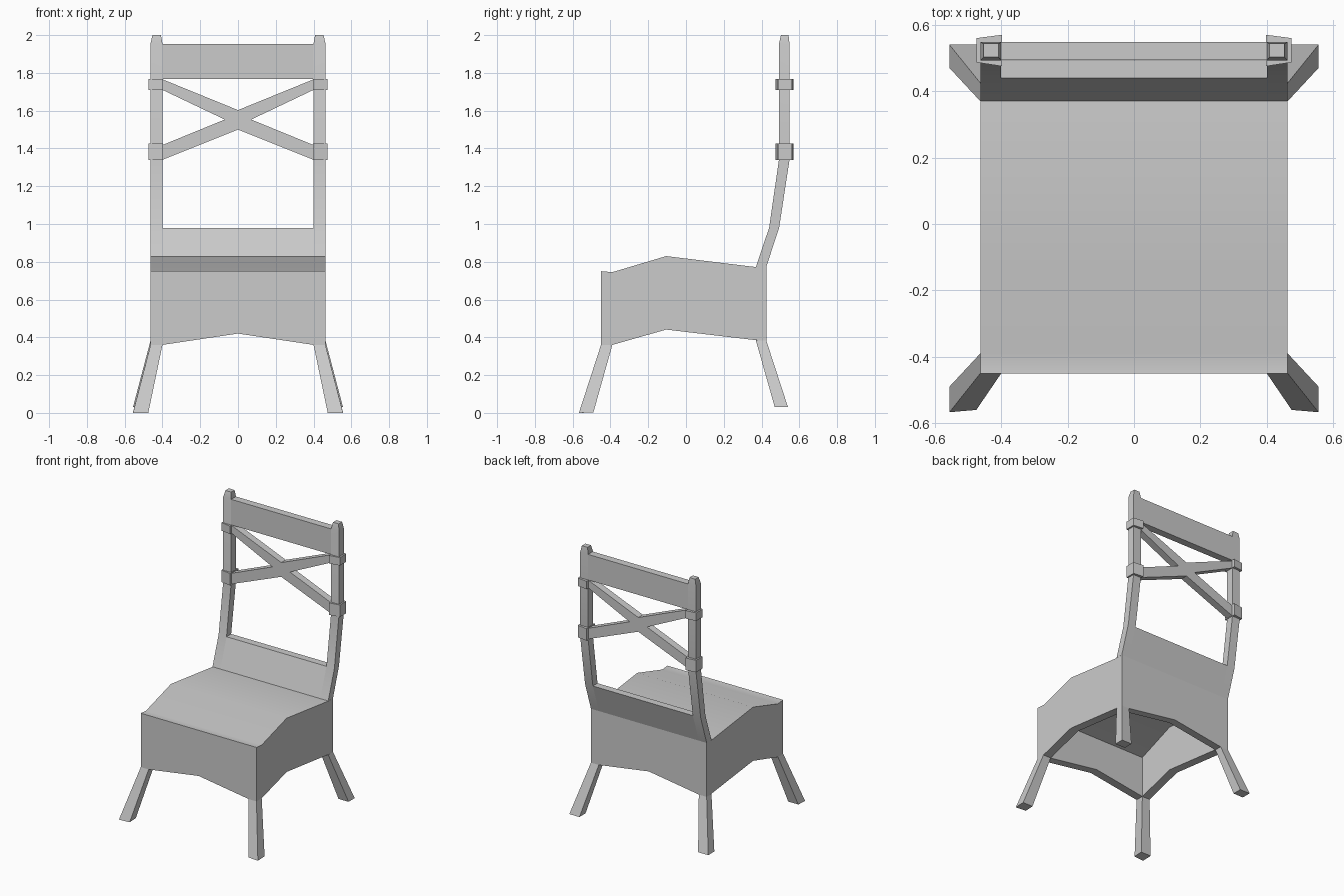
import bpy, bmesh, math

if "Cube" in bpy.data.objects:
    bpy.data.objects.remove(bpy.data.objects["Cube"])


def loft(name, rings, mirror=False):
    """Skin matching closed rings of points, cap both ends."""
    bm = bmesh.new()
    vs = [[bm.verts.new(p) for p in r] for r in rings]
    n = len(rings[0])
    for a, b in zip(vs, vs[1:]):
        for i in range(n):
            j = (i + 1) % n
            bm.faces.new((a[i], a[j], b[j], b[i]))
    bm.faces.new(vs[0][::-1])
    bm.faces.new(vs[-1])
    bmesh.ops.recalc_face_normals(bm, faces=bm.faces)
    me = bpy.data.meshes.new(name)
    bm.to_mesh(me)
    bm.free()
    ob = bpy.data.objects.new(name, me)
    bpy.context.collection.objects.link(ob)
    bpy.ops.object.select_all(action='DESELECT')
    ob.select_set(True)
    bpy.context.view_layer.objects.active = ob
    bpy.ops.object.shade_smooth_by_angle(angle=math.radians(30))
    if mirror:
        ob.modifiers.new("mirror", 'MIRROR').use_mirror_merge = False
    return ob


def prism_x(name, yz, x0, x1, mirror=False):
    return loft(name, [[(x, y, z) for y, z in yz] for x in (x0, x1)], mirror)


def prism_y(name, xz, y0, y1, mirror=False):
    return loft(name, [[(x, y, z) for x, z in xz] for y in (y0, y1)], mirror)


def rect(x0, x1, y0, y1, z):
    return [(x0, y0, z), (x1, y0, z), (x1, y1, z), (x0, y1, z)]


IN, OUT = 0.40, 0.463      # inner and outer half widths
F0, F1 = -0.45, -0.39      # front apron depth
B0, B1 = 0.37, 0.425       # back apron depth
# Underside of the seat, rising to a ridge like the top, from front to back
CEIL = [(F0, 0.66), (F1, 0.66), (-0.105, 0.77), (B0, 0.71), (B1, 0.71)]

# Seat slab with the raised hump
prism_x("seat", [(F0, 0.75), (F1, 0.745), (-0.105, 0.83),
                 (B0, 0.772), (B1, 0.773)] + CEIL[::-1], -OUT, OUT)

# Aprons with arched lower edges around the hollow underside
prism_x("side_apron", [(F0, 0.36), (F1, 0.36), (-0.105, 0.441),
                       (B0, 0.385), (B1, 0.38)] + CEIL[::-1], IN, OUT, True)
for name, y0, y1, z, top in (("front_apron", F0, F1, 0.36, 0.66),
                             ("back_apron", B0, B1, 0.383, 0.71)):
    prism_y(name, [(-IN, top), (-IN, z), (0, z + 0.06), (IN, z), (IN, top)], y0, y1)

# Splayed legs
loft("front_leg", [rect(IN, OUT, F0, F1, 0.36),
                   [(0.475, -0.56, 0.0), (0.556, -0.567, 0.0),
                    (0.556, -0.49, 0.003), (0.475, -0.49, 0.003)]], True)
loft("back_leg", [rect(IN, OUT, B0, B1, 0.383),
                  rect(0.475, 0.556, 0.47, 0.54, 0.03)], True)

# Bent back posts with tapered tips
loft("back_post", [rect(IN, OUT, B0, B1, 0.773),
                   rect(IN, OUT, 0.44, 0.493, 0.98),
                   rect(IN, OUT, 0.492, 0.548, 1.34),
                   rect(IN, OUT, 0.492, 0.548, 1.955),
                   rect(0.408, 0.453, 0.503, 0.543, 2.0)], True)

# Lower back panel and top rail
prism_x("lower_back_panel", [(B0, 0.773), (0.44, 0.98), (0.493, 0.98), (B1, 0.773)], -IN, IN)
loft("top_rail", [rect(-IN, IN, 0.494, 0.548, z) for z in (1.768, 1.953)])

# Crossed braces as one outline
prism_y("cross_brace", [(-IN, 1.766), (0, 1.603), (IN, 1.766), (IN, 1.71),
                        (0.07, 1.553), (IN, 1.418), (IN, 1.34), (0, 1.5),
                        (-IN, 1.34), (-IN, 1.418), (-0.07, 1.553), (-IN, 1.71)],
        0.494, 0.546)

# Collars where the braces meet the posts
for name, z0, z1 in (("upper_collar", 1.71, 1.768), ("lower_collar", 1.338, 1.425)):
    loft(name, [[(0.397, 0.475, z), (0.474, 0.487, z), (0.474, 0.56, z), (0.397, 0.57, z)]
                for z in (z0, z1)], True)
